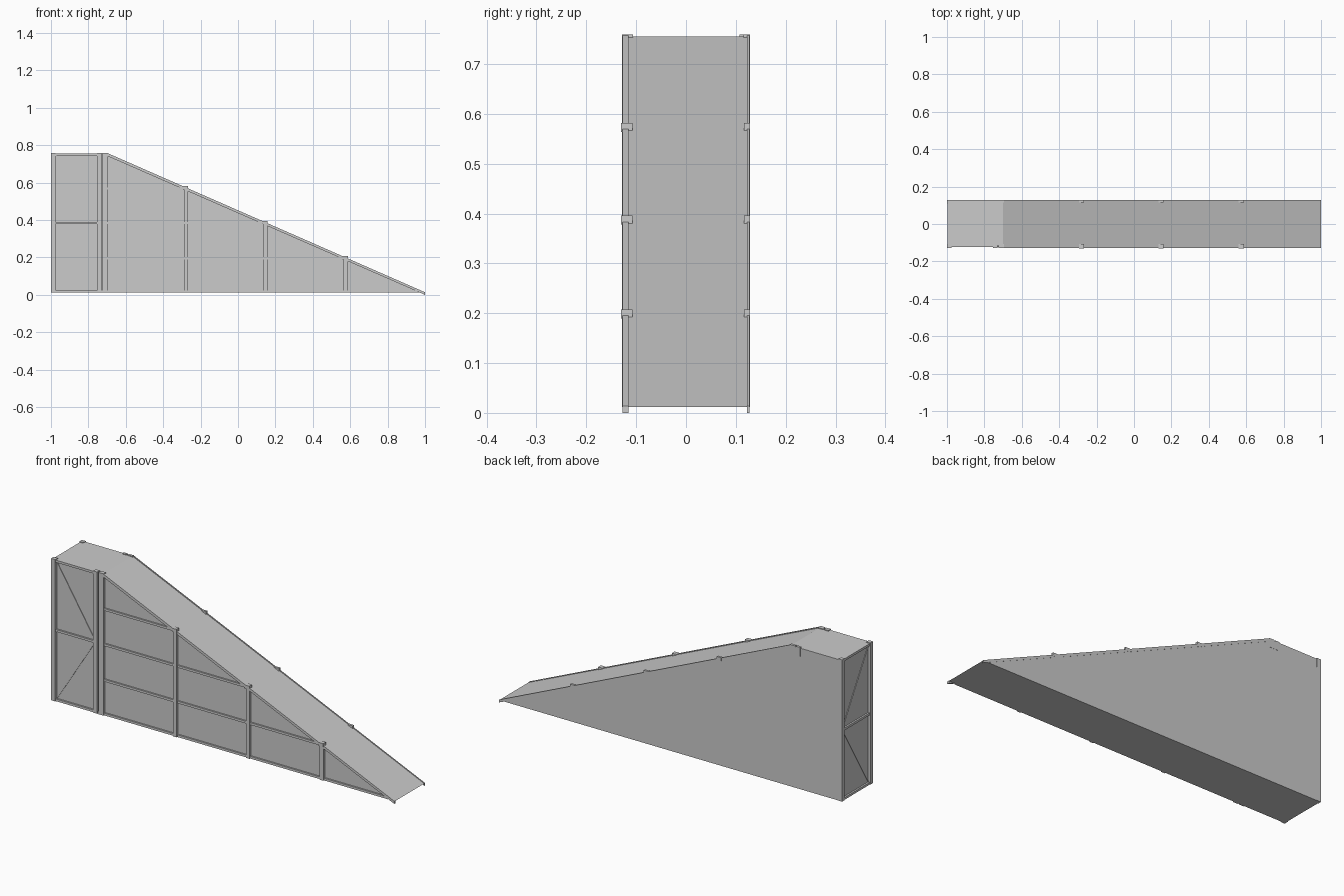
import bpy
from mathutils import Vector

if "Cube" in bpy.data.objects:
    bpy.data.objects.remove(bpy.data.objects["Cube"])

BASE, TOP, FRONT, BACK = 0.012, 0.755, -0.128, 0.127
KNEE = -0.70


def slope_z(x):
    return BASE + (TOP - BASE) * (1 - x) / (1 - KNEE)


def mesh(name, verts, faces):
    me = bpy.data.meshes.new(name)
    me.from_pydata(verts, [], faces)
    ob = bpy.data.objects.new(name, me)
    bpy.context.collection.objects.link(ob)
    return ob


def prism(name, profile, y0, y1):
    """Extrude an x-z outline (clockwise seen from the back) along y."""
    n = len(profile)
    verts = [(x, y, z) for y in (y0, y1) for x, z in profile]
    faces = [tuple(range(n)), tuple(range(2 * n - 1, n - 1, -1))]
    faces += [(i, i + n, (i + 1) % n + n, (i + 1) % n) for i in range(n)]
    return mesh(name, verts, faces)


def box(name, x0, x1, y0, y1, z0, z1):
    return prism(name, [(x0, z0), (x1, z0), (x1, z1), (x0, z1)], y0, y1)


def brace(name, a, b, out, w=0.004, d=0.003):
    """Thin diagonal bar from a to b lying on a wall facing 'out'."""
    a, b, out = Vector(a), Vector(b), Vector(out)
    side = (b - a).normalized().cross(out) * w / 2
    ring = [side, -side, -side + out * d, side + out * d]
    return mesh(name, [p + r for p in (a, b) for r in ring],
                [(3, 2, 1, 0), (4, 5, 6, 7)] +
                [(i, (i + 1) % 4, (i + 1) % 4 + 4, i + 4) for i in range(4)])


# Clad wedge body
prism("ramp_body", [(-0.988, BASE), (1, BASE), (KNEE, TOP), (-0.988, TOP)], -0.115, BACK)

# Deck edge strips down both sides of the slope
for side, y0, y1 in (("front", -0.127, -0.115), ("back", 0.122, BACK + 0.0008)):
    prism(side + "_slope_rail",
          [(KNEE, TOP - 0.012), (1, 0.0), (1, BASE + 0.002), (KNEE, TOP + 0.004)], y0, y1)

# Front posts with caps, and matching cap stubs on the back edge
for x in (-0.28, 0.145, 0.575):
    z = slope_z(x)
    box("front_post", x - 0.010, x + 0.012, FRONT, -0.108, BASE, z)
    for side, y0, y1 in (("front", -0.13, -0.107), ("back", 0.116, BACK + 0.001)):
        box(side + "_post_cap", x - 0.015, x + 0.012, y0, y1, z - 0.008, z + 0.010)
for x0, x1 in ((-1, -0.976), (-0.755, -0.731), (-0.724, -0.695)):
    box("tower_post", x0, x1, FRONT, -0.106, BASE, TOP + 0.004)
    box("back_tower_post", x0, x1, 0.115, BACK + 0.001, BASE + 0.7, TOP + 0.004)
box("rear_corner_post", -1, -0.98, 0.107, BACK + 0.001, BASE, TOP + 0.004)

# Horizontal rails of the ramp side
for x_end, z in ((0.575, slope_z(0.575)), (0.145, slope_z(0.145)), (-0.28, slope_z(-0.28))):
    box("side_rail", KNEE, x_end, -0.123, -0.114, z - 0.008, z + 0.004)
box("bottom_rail", -0.99, 0.96, -0.123, -0.114, BASE, BASE + 0.012)

# Tower bay rails, front and left end
for z in (BASE, 0.378, TOP - 0.012):
    box("bay_rail", -0.98, -0.75, -0.124, -0.114, z, z + 0.012)
    box("end_rail", -0.997, -0.987, -0.11, 0.11, z, z + 0.012)

# Diagonal braces
for z in (0.022, 0.745):
    m = 0.375 if z < 0.3 else 0.393
    brace("bay_brace", (-0.976, -0.115, z), (-0.755, -0.115, m), (0, -1, 0))
    brace("end_brace", (-0.988, -0.107, z), (-0.988, 0.107, m), (-1, 0, 0))
